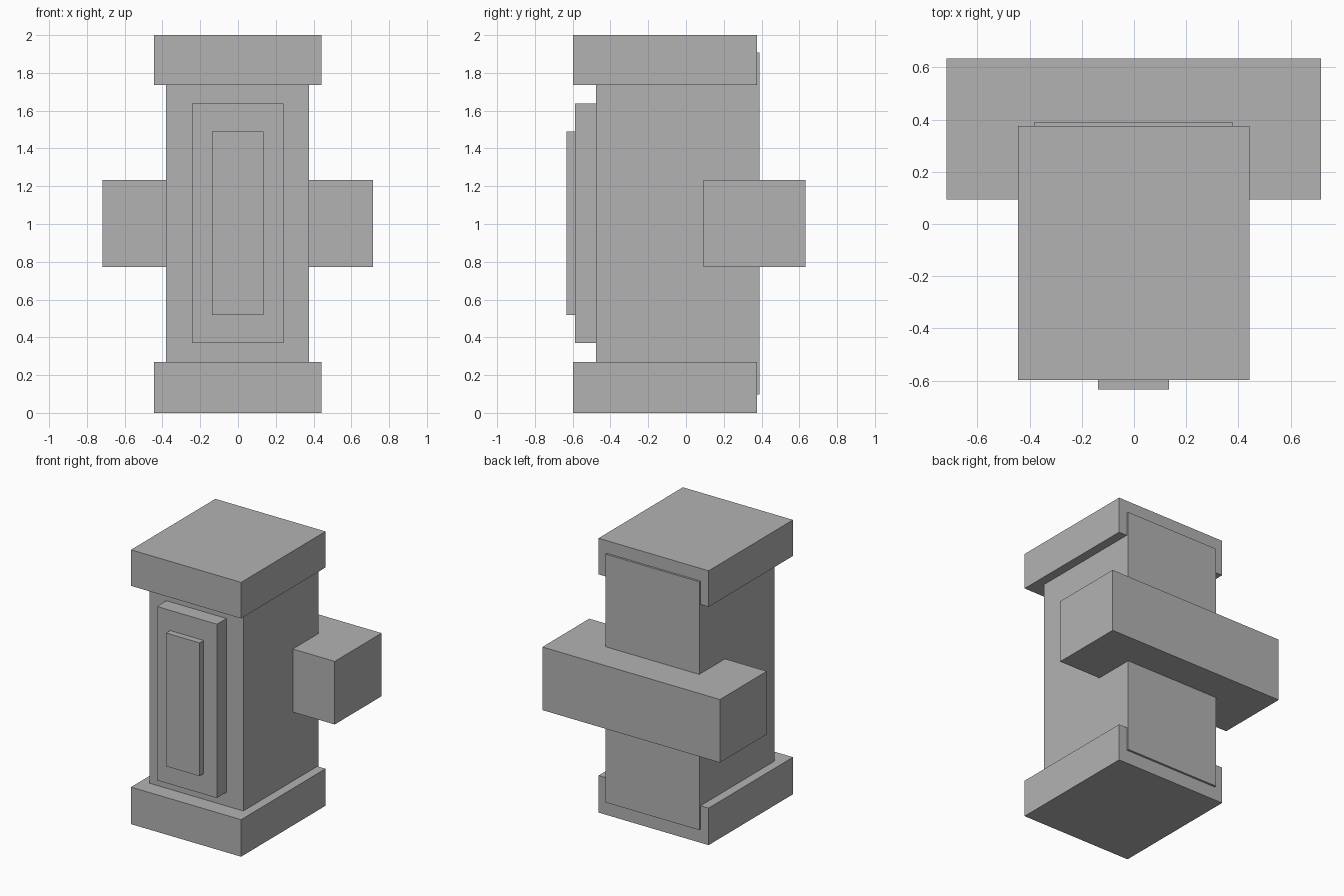
import bpy

if "Cube" in bpy.data.objects:
    bpy.data.objects.remove(bpy.data.objects["Cube"])

grey = bpy.data.materials.new("plain_grey")
grey.diffuse_color = (0.45, 0.45, 0.45, 1.0)
grey.use_nodes = True
grey.node_tree.nodes["Principled BSDF"].inputs["Base Color"].default_value = grey.diffuse_color


def box(name, x, y, z):
    """Axis-aligned box from (min, max) ranges."""
    ranges = (x, y, z)
    bpy.ops.mesh.primitive_cube_add(size=1, location=[(a + b) / 2 for a, b in ranges])
    ob = bpy.context.object
    ob.name = name
    ob.scale = [b - a for a, b in ranges]
    bpy.ops.object.transform_apply(location=False, rotation=False, scale=True)
    ob.data.materials.append(grey)
    return ob


# Main pillar, standing slightly proud of the caps at the back
box("pillar", (-0.38, 0.377), (-0.477, 0.39), (0.098, 1.908))

# Matching slabs at the bottom and top
for name, z in (("base_slab", (0.0, 0.27)), ("top_slab", (1.737, 2.0))):
    box(name, (-0.445, 0.443), (-0.597, 0.375), z)

# Stepped panel on the front
box("front_panel", (-0.243, 0.241), (-0.587, -0.45), (0.37, 1.637))
box("front_inset_panel", (-0.137, 0.134), (-0.633, -0.56), (0.518, 1.49))

# Crossbar through the back
box("crossbar", (-0.717, 0.715), (0.093, 0.633), (0.773, 1.233))
